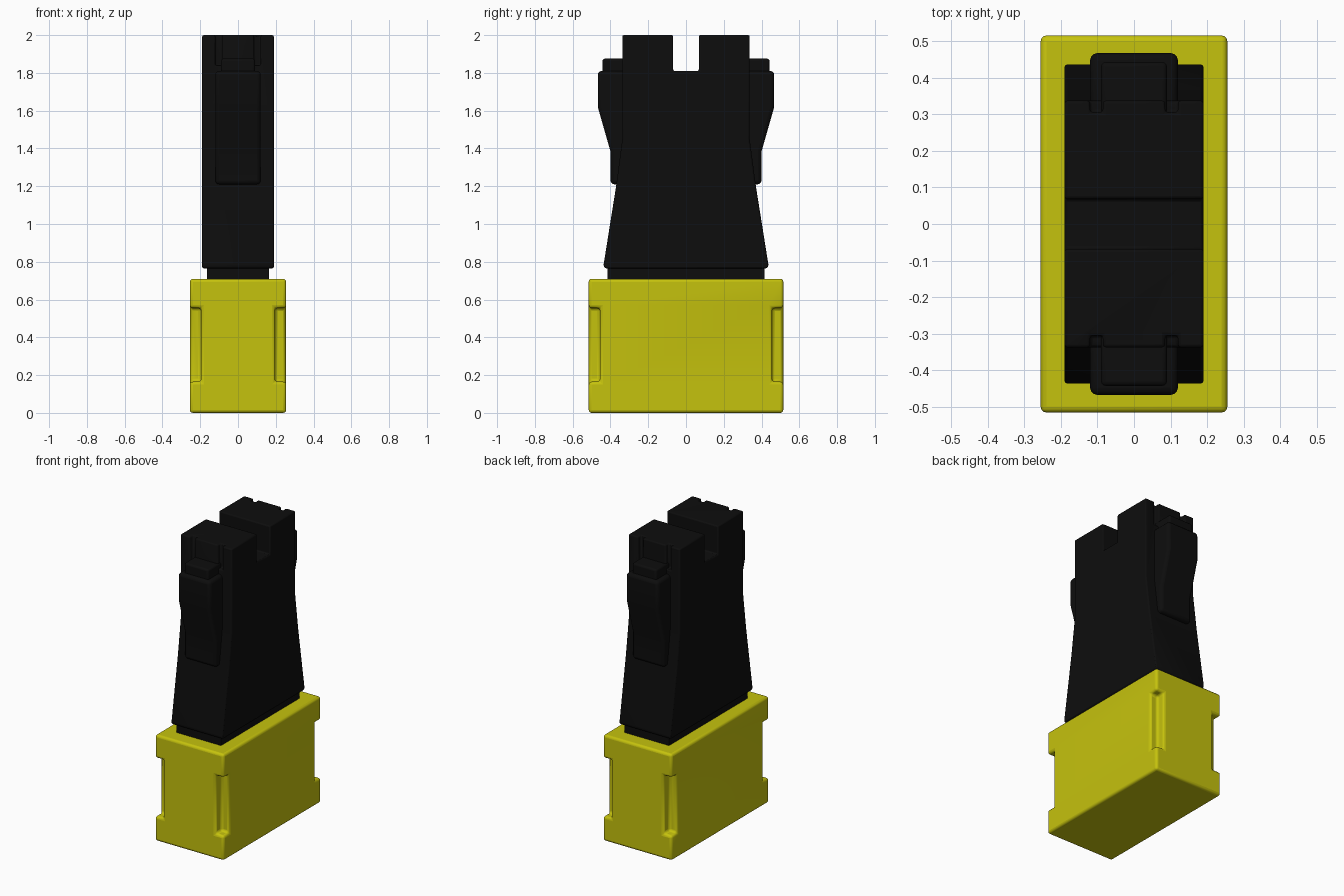
import bpy, bmesh
from math import radians

cube = bpy.data.objects.get("Cube")
if cube:
    bpy.data.objects.remove(cube, do_unlink=True)


def material(name, rgb):
    m = bpy.data.materials.new(name)
    m.use_nodes = True
    m.diffuse_color = (*rgb, 1)
    bsdf = m.node_tree.nodes["Principled BSDF"]
    bsdf.inputs["Base Color"].default_value = (*rgb, 1)
    bsdf.inputs["Roughness"].default_value = 0.5
    return m


yellow = material("yellow plastic", (0.56, 0.54, 0.004))
black = material("black plastic", (0.004, 0.004, 0.004))


def finish(name, bm, mat, bevel=0.0, segments=3):
    """Turn a bmesh into a bevelled, smooth shaded object."""
    bmesh.ops.recalc_face_normals(bm, faces=bm.faces)
    mesh = bpy.data.meshes.new(name)
    bm.to_mesh(mesh)
    bm.free()
    ob = bpy.data.objects.new(name, mesh)
    bpy.context.collection.objects.link(ob)
    mesh.materials.append(mat)
    bpy.ops.object.select_all(action='DESELECT')
    bpy.context.view_layer.objects.active = ob
    ob.select_set(True)
    bpy.ops.object.shade_smooth_by_angle(angle=radians(40))
    if bevel:
        mod = ob.modifiers.new("soft edges", 'BEVEL')
        mod.width = bevel
        mod.segments = segments
        mod.limit_method = 'ANGLE'
        mod.angle_limit = radians(25)
    return ob


def prism(name, profile, half_x, mat, bevel, segments=3):
    """Extrude a (y, z) profile across x."""
    bm = bmesh.new()
    face = bm.faces.new([bm.verts.new((-half_x, y, z)) for y, z in profile])
    moved = bmesh.ops.extrude_face_region(bm, geom=[face])["geom"]
    verts = [g for g in moved if isinstance(g, bmesh.types.BMVert)]
    bmesh.ops.translate(bm, verts=verts, vec=(2 * half_x, 0, 0))
    return finish(name, bm, mat, bevel, segments)


def add_box(bm, x0, x1, y0, y1, z0, z1):
    verts = bmesh.ops.create_cube(bm, size=1)["verts"]
    bmesh.ops.scale(bm, verts=verts, vec=(x1 - x0, y1 - y0, z1 - z0))
    bmesh.ops.translate(bm, verts=verts,
                        vec=((x0 + x1) / 2, (y0 + y1) / 2, (z0 + z1) / 2))


def cut(ob, bm):
    """Subtract the boxes before the bevel, then drop the cutter."""
    cutter = finish("cutter", bm, ob.data.materials[0])
    cutter.hide_render = True
    mod = ob.modifiers.new("cut", 'BOOLEAN')
    mod.operation = 'DIFFERENCE'
    mod.solver = 'EXACT'
    mod.object = cutter
    bpy.context.view_layer.objects.active = ob
    bpy.ops.object.modifier_move_to_index(modifier="cut", index=0)
    bpy.ops.object.modifier_apply(modifier="cut")
    bpy.data.objects.remove(cutter, do_unlink=True)


# Yellow base block with its four upright corners notched
base = prism("base_block", [(-0.515, 0), (0.515, 0), (0.515, 0.71), (-0.515, 0.71)],
             0.255, yellow, 0.016)
notches = bmesh.new()
for sx in (-1, 1):
    for sy in (-1, 1):
        xs = sorted((sx * 0.195, sx * 0.3))
        ys = sorted((sy * 0.455, sy * 0.6))
        add_box(notches, *xs, *ys, 0.165, 0.555)
cut(base, notches)

# Narrow neck between base and body
bm = bmesh.new()
add_box(bm, -0.165, 0.165, -0.415, 0.415, 0.69, 0.79)
finish("neck", bm, black)

# Tapered body with a slot between two prongs
half = [(0.43, 0.765), (0.437, 0.78), (0.37, 1.2), (0.337, 1.45),
        (0.337, 2.0), (0.068, 2.0), (0.068, 1.81)]
body = prism("body", half + [(-y, z) for y, z in reversed(half)], 0.19, black, 0.008, 2)
grooves = bmesh.new()
for sx in (-1, 1):
    for sy in (-1, 1):
        xs = sorted((sx * 0.085, sx * 0.12))
        ys = sorted((sy * 0.305, sy * 0.36))
        add_box(grooves, *xs, *ys, 1.84, 2.1)
cut(body, grooves)

# Latch pad and its upper tab on the front and back
pad = [(0.3, 1.21), (0.4, 1.21), (0.4, 1.385), (0.467, 1.62), (0.467, 1.81), (0.3, 1.81)]
tab = [(0.3, 1.76), (0.442, 1.76), (0.442, 1.875), (0.3, 1.875)]
for side, s in (("front", -1), ("back", 1)):
    prism(side + "_latch_pad", [(s * y, z) for y, z in pad], 0.12, black, 0.02)
    prism(side + "_latch_tab", [(s * y, z) for y, z in tab], 0.09, black, 0.012)
